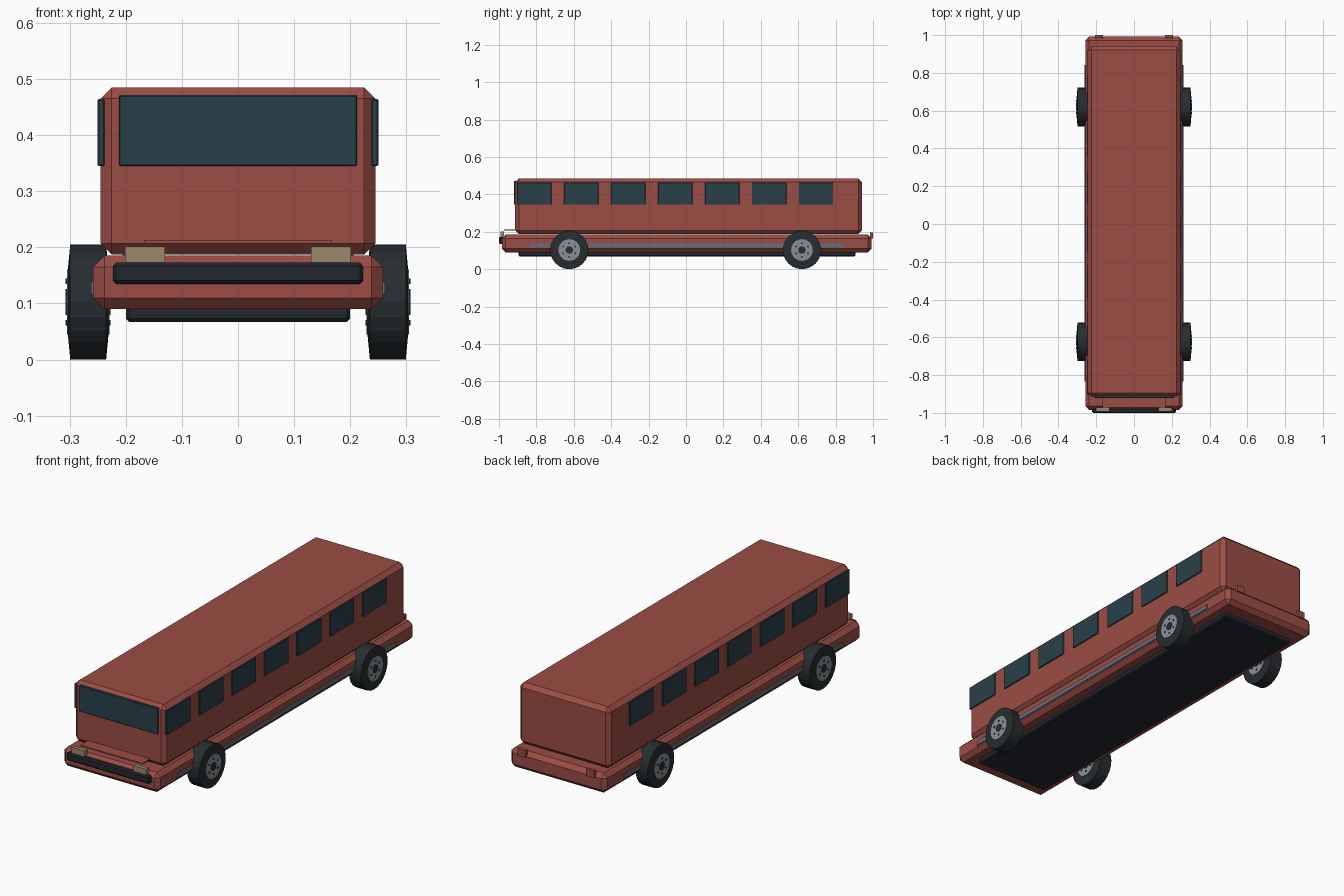
import bpy, bmesh, math
from mathutils import Matrix, Vector

if "Cube" in bpy.data.objects:
    bpy.data.objects.remove(bpy.data.objects["Cube"])


def material(name, rgb):
    m = bpy.data.materials.new(name)
    m.diffuse_color = (*rgb, 1)
    m.use_nodes = True
    m.node_tree.nodes["Principled BSDF"].inputs["Base Color"].default_value = m.diffuse_color
    return m


RED = material("red_paint", (0.33, 0.075, 0.058))
GLASS = material("dark_glass", (0.022, 0.05, 0.068))
RUBBER = material("rubber", (0.02, 0.026, 0.03))
TRIM = material("dark_trim", (0.016, 0.02, 0.028))
METAL = material("hub_metal", (0.25, 0.29, 0.31))
STRIP = material("grey_strip", (0.13, 0.16, 0.20))
LAMP = material("lamp", (0.32, 0.25, 0.14))


def finish(name, bm, mat):
    bmesh.ops.recalc_face_normals(bm, faces=bm.faces[:])
    me = bpy.data.meshes.new(name)
    bm.to_mesh(me)
    bm.free()
    me.materials.append(mat)
    ob = bpy.data.objects.new(name, me)
    bpy.context.collection.objects.link(ob)
    return ob


def box(name, x, y, z, mat, bevel=0.0):
    """Box from (min, max) ranges, with an optional single chamfer."""
    bm = bmesh.new()
    size = [r[1] - r[0] for r in (x, y, z)]
    mid = Vector([(r[0] + r[1]) / 2 for r in (x, y, z)])
    bmesh.ops.create_cube(bm, size=1, matrix=Matrix.Translation(mid) @ Matrix.Diagonal((*size, 1)))
    if bevel:
        bmesh.ops.bevel(bm, geom=bm.edges[:], offset=bevel, segments=1, affect='EDGES')
    return finish(name, bm, mat)


def lathe_x(name, profile, centre, mat, sides):
    """Solid of revolution about the x axis; profile is (x, radius), radius > 0."""
    bm = bmesh.new()
    rings = []
    for px, r in profile:
        rings.append([bm.verts.new((centre[0] + px,
                                    centre[1] + r * math.sin(2 * math.pi * i / sides),
                                    centre[2] + r * math.cos(2 * math.pi * i / sides)))
                      for i in range(sides)])
    for a, b in zip(rings, rings[1:]):
        for i in range(sides):
            j = (i + 1) % sides
            bm.faces.new((a[i], a[j], b[j], b[i]))
    bm.faces.new(rings[0])
    bm.faces.new(rings[-1])
    return finish(name, bm, mat)


# Body shell, lower skirt and chassis
box("cabin", (-0.245, 0.245), (-0.914, 0.941), (0.187, 0.485), RED, 0.02)
box("lower_body", (-0.258, 0.258), (-0.984, 0.992), (0.09, 0.185), RED, 0.02)
box("chassis", (-0.2, 0.2), (-0.895, 0.905), (0.067, 0.12), TRIM, 0.006)

# Front details
box("windscreen", (-0.212, 0.212), (-0.92, -0.905), (0.345, 0.471), GLASS, 0.002)
box("front_bumper", (-0.223, 0.223), (-1.0, -0.975), (0.135, 0.173), TRIM, 0.006)
box("front_ledge", (-0.167, 0.167), (-0.972, -0.905), (0.207, 0.213), RED)

for side, s in (("left", -1), ("right", 1)):
    def mx(a, b):
        return tuple(sorted((s * a, s * b)))

    # Lamps and side strip
    box(f"headlight_{side}", mx(0.13, 0.201), (-0.992, -0.972), (0.165, 0.201), LAMP)
    box(f"tail_light_{side}", mx(0.164, 0.206), (0.985, 1.0), (0.163, 0.197), RED)
    box(f"side_strip_{side}", mx(0.25, 0.262), (-0.835, 0.843), (0.117, 0.138), STRIP)

    # Row of side windows
    for i in range(7):
        y = -0.811 + 0.251 * i
        box(f"window_{side}_{i + 1}", mx(0.238, 0.25), (y - 0.092, y + 0.092), (0.345, 0.464), GLASS, 0.002)

    # Wheels: tyre, hub disc, centre cap and bolts
    for end, y in (("front", -0.624), ("rear", 0.62)):
        c = (s * 0.267, y, 0.1025)
        tag = f"{end}_{side}"
        lathe_x(f"tyre_{tag}", [(-0.036, 0.06), (-0.032, 0.1025), (0.032, 0.1025), (0.036, 0.06)],
                c, RUBBER, 24)
        lathe_x(f"hub_{tag}", [(-0.038, 0.058), (0.038, 0.058)], c, METAL, 24)
        lathe_x(f"hub_cap_{tag}", [(-0.040, 0.02), (0.040, 0.02)], c, RUBBER, 16)
        for k in range(6):
            a = 2 * math.pi * k / 6
            p = (c[0], c[1] + 0.037 * math.sin(a), c[2] + 0.037 * math.cos(a))
            lathe_x(f"bolt_{tag}_{k + 1}", [(-0.040, 0.005), (0.040, 0.005)], p, RUBBER, 8)
